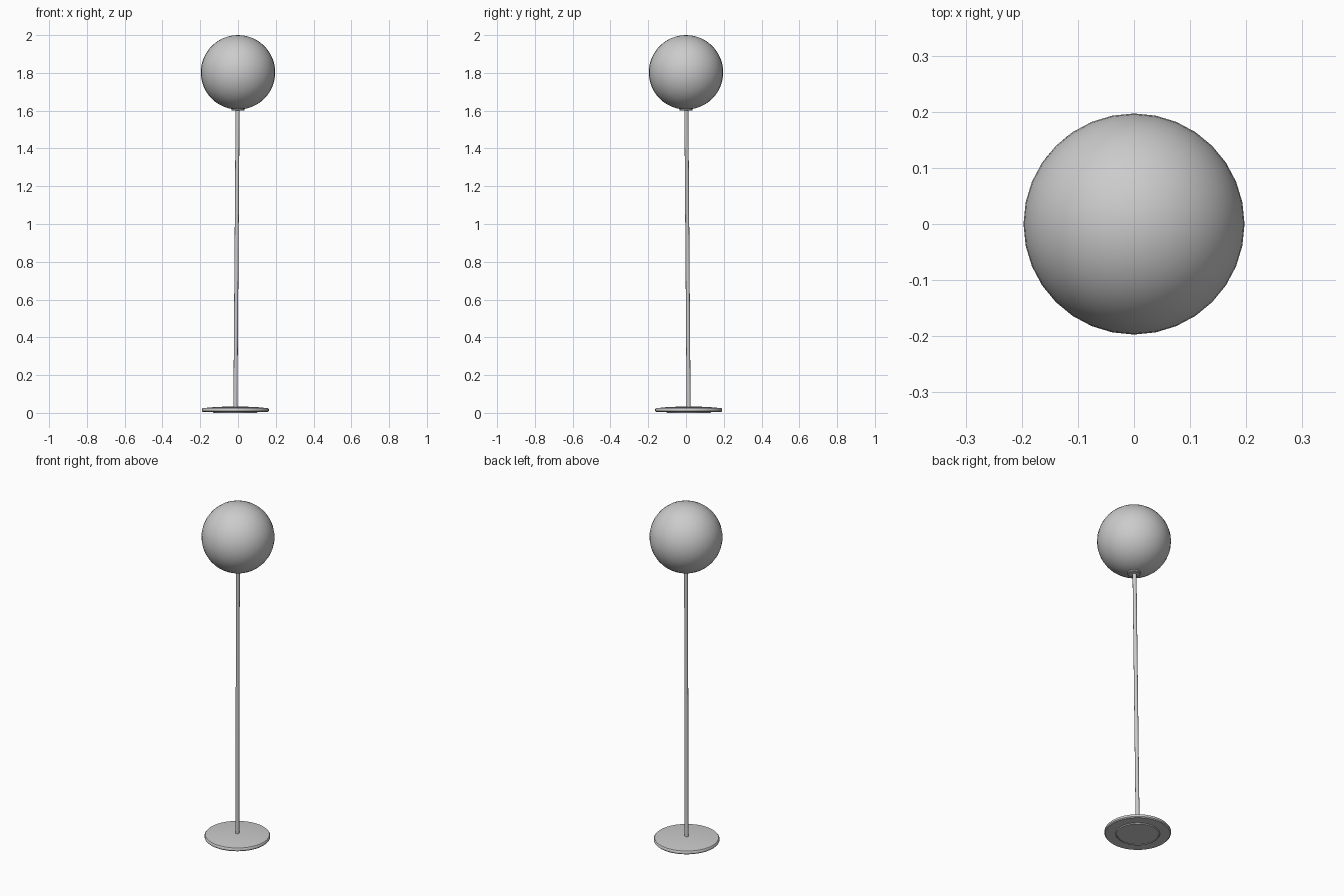
import bpy, bmesh, math
from mathutils import Vector

if "Cube" in bpy.data.objects:
    bpy.data.objects.remove(bpy.data.objects["Cube"])


def finish(name, bm, angle=40):
    bmesh.ops.recalc_face_normals(bm, faces=bm.faces)
    mesh = bpy.data.meshes.new(name)
    bm.to_mesh(mesh)
    bm.free()
    ob = bpy.data.objects.new(name, mesh)
    bpy.context.collection.objects.link(ob)
    bpy.ops.object.select_all(action='DESELECT')
    ob.select_set(True)
    bpy.context.view_layer.objects.active = ob
    bpy.ops.object.shade_smooth_by_angle(angle=math.radians(angle))
    return ob


def lathe(name, profile, loc=(0, 0, 0), sides=32):
    """Spin an (r, z) profile around z; the profile starts and ends on the axis."""
    bm = bmesh.new()
    verts = [bm.verts.new((r, 0, z)) for r, z in profile]
    edges = [bm.edges.new(p) for p in zip(verts, verts[1:])]
    bmesh.ops.spin(bm, geom=verts + edges, axis=(0, 0, 1), cent=(0, 0, 0),
                   steps=sides, angle=math.tau)
    bmesh.ops.remove_doubles(bm, verts=bm.verts, dist=1e-5)
    ob = finish(name, bm)
    ob.location = loc
    return ob


# Low domed foot, slightly off centre
FOOT = Vector((-0.014, 0.014, 0))
lathe("base", [(0, 0.003), (0.11, 0.003), (0.11, 0), (0.115, 0), (0.118, 0.005),
               (0.172, 0.005), (0.177, 0.010), (0.177, 0.020), (0.173, 0.025),
               (0.12, 0.030), (0.06, 0.033), (0, 0.034)], FOOT, 40)

# Thin pole, leaning a little from the foot to the globe
start, end = FOOT + Vector((0, 0, 0.015)), Vector((-0.002, 0.002, 1.61))
pole = lathe("pole", [(0, 0), (0.0105, 0), (0.0105, (end - start).length),
                      (0, (end - start).length)], start, 16)
pole.rotation_euler = (end - start).to_track_quat('Z', 'Y').to_euler()

# Collar under the globe
lathe("collar", [(0, 1.600), (0.032, 1.600), (0.035, 1.603), (0.035, 1.618), (0, 1.618)])

# Globe shade
bm = bmesh.new()
bmesh.ops.create_uvsphere(bm, u_segments=32, v_segments=24, radius=0.197)
finish("globe_shade", bm).location = (0, 0, 1.803)
